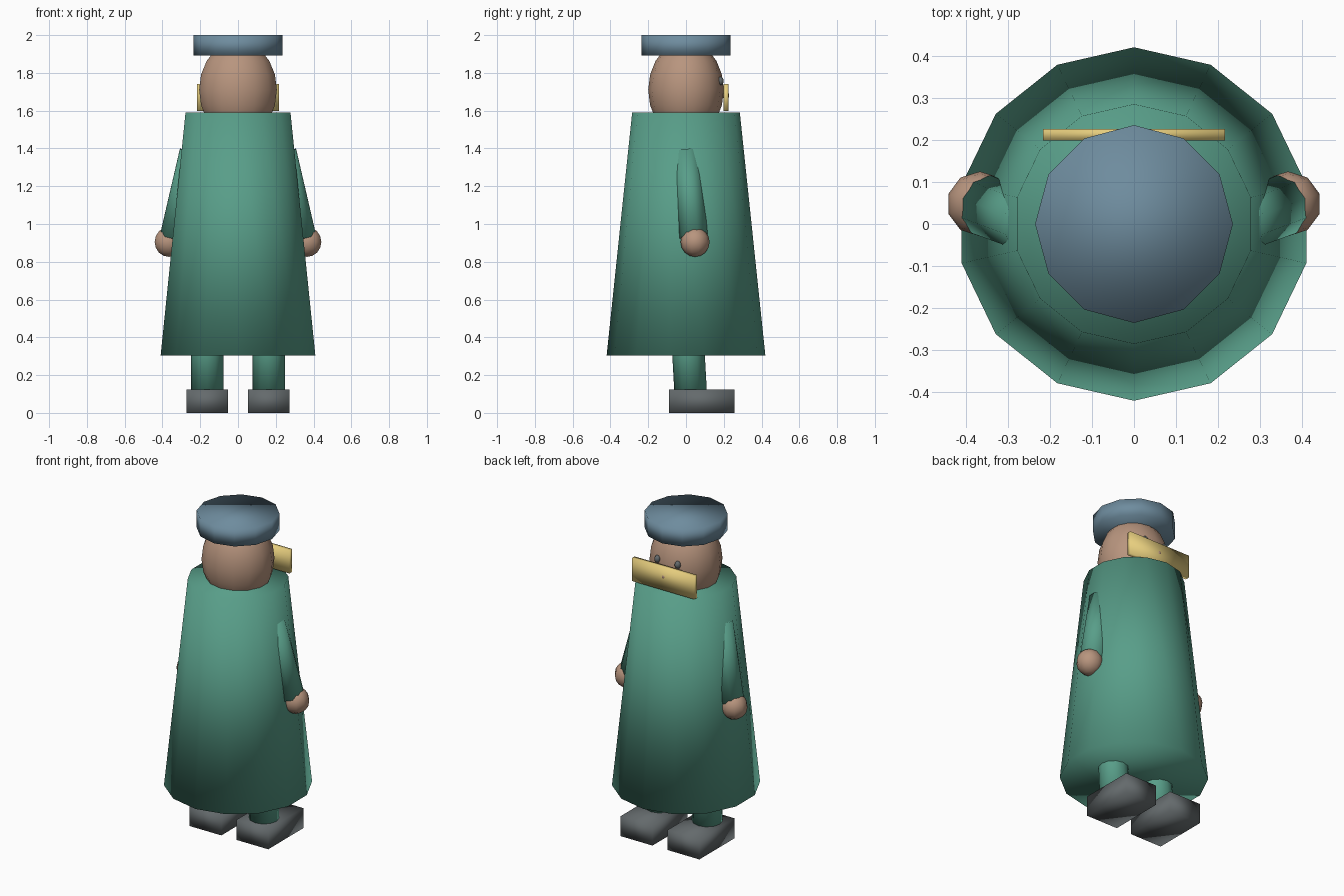
import bpy
from mathutils import Vector

if "Cube" in bpy.data.objects:
    bpy.data.objects.remove(bpy.data.objects["Cube"])


def material(name, rgb):
    m = bpy.data.materials.new(name)
    m.diffuse_color = (*rgb, 1)
    m.use_nodes = True
    m.node_tree.nodes["Principled BSDF"].inputs["Base Color"].default_value = m.diffuse_color
    return m


GREEN = material("green_cloth", (0.098, 0.342, 0.25))
SKIN = material("skin", (0.479, 0.30, 0.209))
BLUE = material("blue_felt", (0.156, 0.262, 0.342))
YELLOW = material("yellow_cloth", (0.80, 0.62, 0.21))
DARK = material("dark_grey", (0.127, 0.144, 0.15))


def finish(name, mat):
    ob = bpy.context.object
    ob.name = name
    ob.data.materials.append(mat)
    bpy.ops.object.transform_apply(location=False, rotation=False, scale=True)
    bpy.ops.object.shade_smooth()
    return ob


def tube(name, a, b, ra, rb, sides, mat):
    """Capped cone or cylinder from point a to point b."""
    a, b = Vector(a), Vector(b)
    d = b - a
    bpy.ops.mesh.primitive_cone_add(vertices=sides, radius1=ra, radius2=rb,
                                    depth=d.length, location=(a + b) / 2)
    ob = finish(name, mat)
    if d.xy.length > 1e-6:
        ob.rotation_euler = Vector((0, 0, 1)).rotation_difference(d).to_euler()
    return ob


def ball(name, loc, scale, mat, seg=12, rings=8):
    bpy.ops.mesh.primitive_uv_sphere_add(segments=seg, ring_count=rings, radius=1, location=loc)
    bpy.context.object.scale = scale
    return finish(name, mat)


def box(name, lo, hi, mat):
    lo, hi = Vector(lo), Vector(hi)
    bpy.ops.mesh.primitive_cube_add(size=1, location=(lo + hi) / 2)
    bpy.context.object.scale = hi - lo
    return finish(name, mat)


# Robe, head and hat
tube("robe", (0, 0, 0.305), (0, 0, 1.59), 0.42, 0.285, 14, GREEN)
ball("head", (0, 0, 1.71), (0.211, 0.20, 0.26), SKIN, 14, 10)
tube("hat", (0, 0, 1.893), (0, 0, 2.0), 0.235, 0.235, 12, BLUE)

# Scarf panel over the face, with the nose tip just poking through
box("scarf", (-0.216, 0.199, 1.597), (0.216, 0.226, 1.74), YELLOW)
ball("nose", (0, 0.211, 1.68), (0.018, 0.018, 0.02), SKIN)

# Mirrored parts
for side, s in (("left", -1), ("right", 1)):
    ball(f"{side}_eye", (s * 0.07, 0.181, 1.757), (0.019, 0.019, 0.023), DARK, 8, 6)
    tube(f"{side}_arm", (s * 0.342, 0.04, 0.928), (s * 0.24, 0, 1.382), 0.076, 0.073, 10, GREEN)
    ball(f"{side}_hand", (s * 0.366, 0.048, 0.905), (0.079, 0.077, 0.079), SKIN, 10, 8)
    tube(f"{side}_leg", (s * 0.163, 0.025, 0.1), (s * 0.163, 0, 0.55), 0.086, 0.086, 12, GREEN)
    x0, x1 = sorted((s * 0.052, s * 0.272))
    box(f"{side}_shoe", (x0, -0.09, 0), (x1, 0.256, 0.125), DARK)
